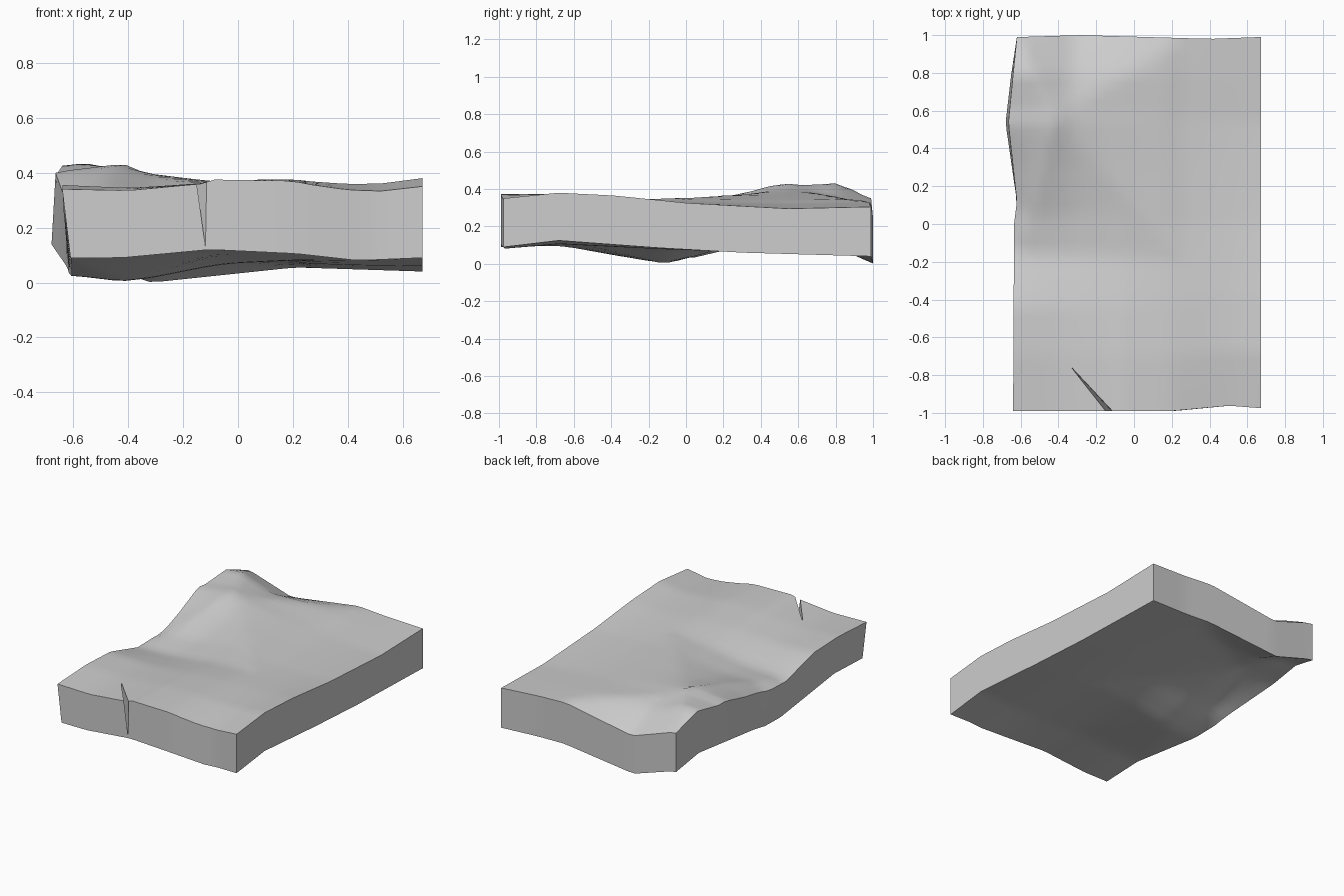
import bpy, bmesh, math

old = bpy.data.objects.get("Cube")
if old:
    bpy.data.objects.remove(old, do_unlink=True)

stone = bpy.data.materials.new("grey stone")
stone.use_nodes = True
grey = (0.61, 0.61, 0.61, 1)
stone.diffuse_color = grey
stone.node_tree.nodes["Principled BSDF"].inputs["Base Color"].default_value = grey


def profile(points, t):
    """Value of a polyline at position t."""
    if t <= points[0][0]:
        return points[0][1]
    for (a, p), (b, q) in zip(points, points[1:]):
        if t <= b:
            return p + (q - p) * (t - a) / (b - a)
    return points[-1][1]


def lerp(a, b, t):
    return a + (b - a) * t


def tent(t, centre, low, high):
    d = t - centre
    return max(0, 1 - (d / high if d > 0 else -d / low))


# Edge outlines of the worn upper and lower surfaces, and their inner humps
# (each hump: height, then centre, low reach and high reach along x and y)
TOP = dict(
    front=[(-.64, .34), (-.4, .335), (-.13, .36), (-.11, .375), (.2, .37),
           (.24, .36), (.4, .337), (.52, .333), (.67, .35)],
    back=[(-.62, .35), (-.32, .25), (.19, .33), (.67, .305)],
    left=[(-1, .34), (-.7, .355), (-.44, .345), (-.15, .265), (.04, .27), (.3, .33),
          (.54, .4), (.6, .395), (.8, .425), (1, .35)],
    right=[(-1, .35), (-.7, .38), (-.4, .365), (0, .325), (.55, .295), (1, .305)],
    humps=[(.1, (-.4, .24, .65), (.56, .75, .44))])
BOTTOM = dict(
    front=[(-.64, .09), (-.45, .09), (-.12, .12), (.2, .105), (.43, .08), (.67, .09)],
    back=[(-.62, .09), (-.33, 0), (.2, .055), (.67, .04)],
    left=[(-1, .09), (-.7, .1), (-.13, .022), (.05, .035), (.2, .07), (.54, .14),
          (.8, .15), (1, .09)],
    right=[(-1, .09), (-.7, .125), (-.15, .085), (.3, .06), (1, .04)],
    humps=[(.085, (-.4, .24, .65), (.56, .65, .44)),
           (-.03, (-.45, .19, .4), (-.12, .5, .3))])
# Plan outlines of the four sides
LEFT_TOP = [(-1, -.64), (0, -.635), (.12, -.62), (.54, -.665), (.8, -.64), (1, -.62)]
LEFT_LOW = [(-1, -.61), (-.13, -.605), (.12, -.62), (.54, -.68), (.8, -.65), (1, -.62)]
FRONT = [(-.64, -.99), (.2, -.99), (.5, -.962), (.67, -.975)]
BACK = [(-.62, .99), (-.3, 1), (.4, .98), (.67, .99)]


def height(edges, x, y, u, v):
    """Flat span between corners, edge wear fading inward, and the humps."""
    f, b = edges["front"], edges["back"]
    near = lerp(f[0][1], f[-1][1], u)
    far = lerp(b[0][1], b[-1][1], u)
    west = lerp(f[0][1], b[0][1], v)
    east = lerp(f[-1][1], b[-1][1], v)
    z = lerp(near, far, v)
    z += (profile(f, x) - near) * (1 - v) ** 2 + (profile(b, x) - far) * v ** 2
    z += (profile(edges["left"], y) - west) * (1 - u) ** 2.5
    z += (profile(edges["right"], y) - east) * u ** 2
    for rise, across, along in edges["humps"]:
        z += rise * min(tent(x, *across), tent(y, *along))
    return z


# Slab surface grids
NX, NY = 26, 40
bm = bmesh.new()


def sheet(edges, left_line):
    rows = []
    for j in range(NY + 1):
        v = j / NY
        y = lerp(-1, 1, v)
        row = []
        for i in range(NX + 1):
            u = i / NX
            x = lerp(-.64, .67, u)
            px = lerp(profile(left_line, y), .672, u)
            py = lerp(profile(FRONT, x), profile(BACK, x), v)
            row.append(bm.verts.new((px, py, max(height(edges, x, y, u, v), 0))))
        rows.append(row)
    return rows


upper = sheet(TOP, LEFT_TOP)
lower = sheet(BOTTOM, LEFT_LOW)
for j in range(NY):
    for i in range(NX):
        for g in (upper, lower):
            bm.faces.new((g[j][i], g[j][i + 1], g[j + 1][i + 1], g[j + 1][i]))


# Side walls join the two sheets
def border(g):
    return (g[0] + [r[-1] for r in g[1:]] + g[-1][-2::-1] + [r[0] for r in g[-2:0:-1]])


rim, base = border(upper), border(lower)
for k in range(len(rim)):
    n = (k + 1) % len(rim)
    bm.faces.new((rim[k], base[k], base[n], rim[n]))
bmesh.ops.triangulate(bm, faces=bm.faces)
bmesh.ops.recalc_face_normals(bm, faces=bm.faces)


def make_object(name, bm):
    mesh = bpy.data.meshes.new(name)
    bm.to_mesh(mesh)
    bm.free()
    mesh.materials.append(stone)
    ob = bpy.data.objects.new(name, mesh)
    bpy.context.scene.collection.objects.link(ob)
    return ob


slab = make_object("stone_slab", bm)

# Wedge that cuts the crack, wide at the top and closing at the bottom
bm = bmesh.new()
corners = [(-.33, -.76, .4), (-.33, -.76, .33), (-.14, -1.01, .4), (-.095, -1.01, .4),
           (-.1, -1.01, .11)]
bmesh.ops.convex_hull(bm, input=[bm.verts.new(c) for c in corners])
bmesh.ops.recalc_face_normals(bm, faces=bm.faces)
wedge = make_object("crack_cutter", bm)
wedge.hide_render = True

cut = slab.modifiers.new("crack", 'BOOLEAN')
cut.operation = 'DIFFERENCE'
cut.solver = 'EXACT'
cut.object = wedge
bpy.ops.object.select_all(action='DESELECT')
slab.select_set(True)
bpy.context.view_layer.objects.active = slab
bpy.ops.object.modifier_apply(modifier=cut.name)
bpy.data.objects.remove(wedge, do_unlink=True)
bpy.ops.object.shade_smooth_by_angle(angle=math.radians(35))
